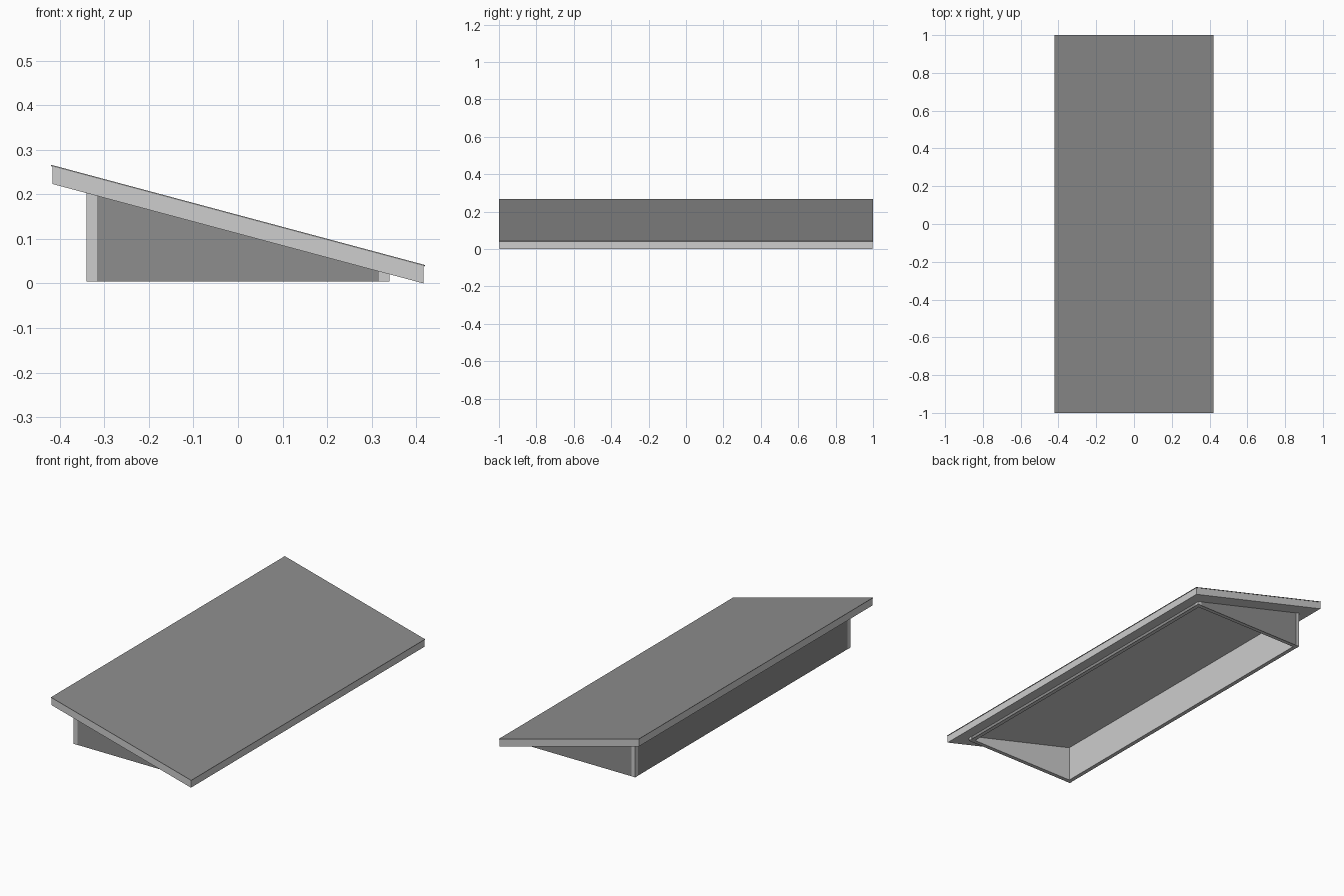
import bpy, math

if "Cube" in bpy.data.objects:
    bpy.data.objects.remove(bpy.data.objects["Cube"])

SLOPE = math.tan(math.radians(15))
UNDER, TOP = 0.1118, 0.154      # roof heights at x = 0
FELT = 0.003                    # roof covering thickness
BASE = 0.005                    # bottom of the walls
HX, HY, T = 0.34, 0.92, 0.023   # wall half sizes and thickness
SKIN = 0.003                    # outer cladding thickness


def material(name, value):
    m = bpy.data.materials.new(name)
    m.diffuse_color = (value, value, value, 1)
    m.use_nodes = True
    m.node_tree.nodes["Principled BSDF"].inputs["Base Color"].default_value = m.diffuse_color
    return m


light = material("light_grey", 0.61)
dark = material("dark_grey", 0.27)


def plane(offset):
    return lambda x: offset - SLOPE * x


def prism(name, x0, x1, y0, y1, low, high, mat):
    """Box whose bottom and top heights are functions of x."""
    verts = [(x, y, f(x)) for f in (low, high)
             for x, y in ((x0, y0), (x1, y0), (x1, y1), (x0, y1))]
    faces = [(3, 2, 1, 0), (4, 5, 6, 7)]
    faces += [(i, (i + 1) % 4, (i + 1) % 4 + 4, i + 4) for i in range(4)]
    mesh = bpy.data.meshes.new(name)
    mesh.from_pydata(verts, [], faces)
    mesh.materials.append(mat)
    ob = bpy.data.objects.new(name, mesh)
    bpy.context.collection.objects.link(ob)
    return ob


def wall(name, x0, x1, y0, y1, mat):
    x0, x1 = sorted((x0, x1))
    y0, y1 = sorted((y0, y1))
    return prism(name, x0, x1, y0, y1, lambda x: BASE, plane(UNDER), mat)


# Sloping roof board and its thin covering
prism("roof_board", -0.417, 0.417, -0.998, 0.998, plane(UNDER), plane(TOP - FELT), light)
prism("roof_covering", -0.42, 0.42, -1, 1, plane(TOP - FELT), plane(TOP), dark)

ix, iy = HX - T, HY - T
for s, side in ((-1, "high"), (1, "low")):
    # Long walls: light inside, dark cladding outside
    wall(side + "_side_wall", s * ix, s * (HX - SKIN - 0.001), -iy, iy, light)
    wall(side + "_side_cladding", s * (HX - SKIN - 0.001), s * (HX - 0.001), -iy, iy, dark)
    # Corner posts
    for t, end in ((-1, "front"), (1, "back")):
        wall(f"{side}_{end}_post", s * ix, s * HX, t * iy, t * HY, light)

# End walls with cladding
for t, end in ((-1, "front"), (1, "back")):
    wall(end + "_end_wall", -ix, ix, t * iy, t * (HY - SKIN - 0.001), light)
    wall(end + "_end_cladding", -ix, ix, t * (HY - SKIN - 0.001), t * (HY - 0.001), dark)

# Rest the lowest roof edge exactly on the ground
low = min((v.co.z for o in bpy.data.objects for v in o.data.vertices))
for o in bpy.data.objects:
    o.location.z = -low
